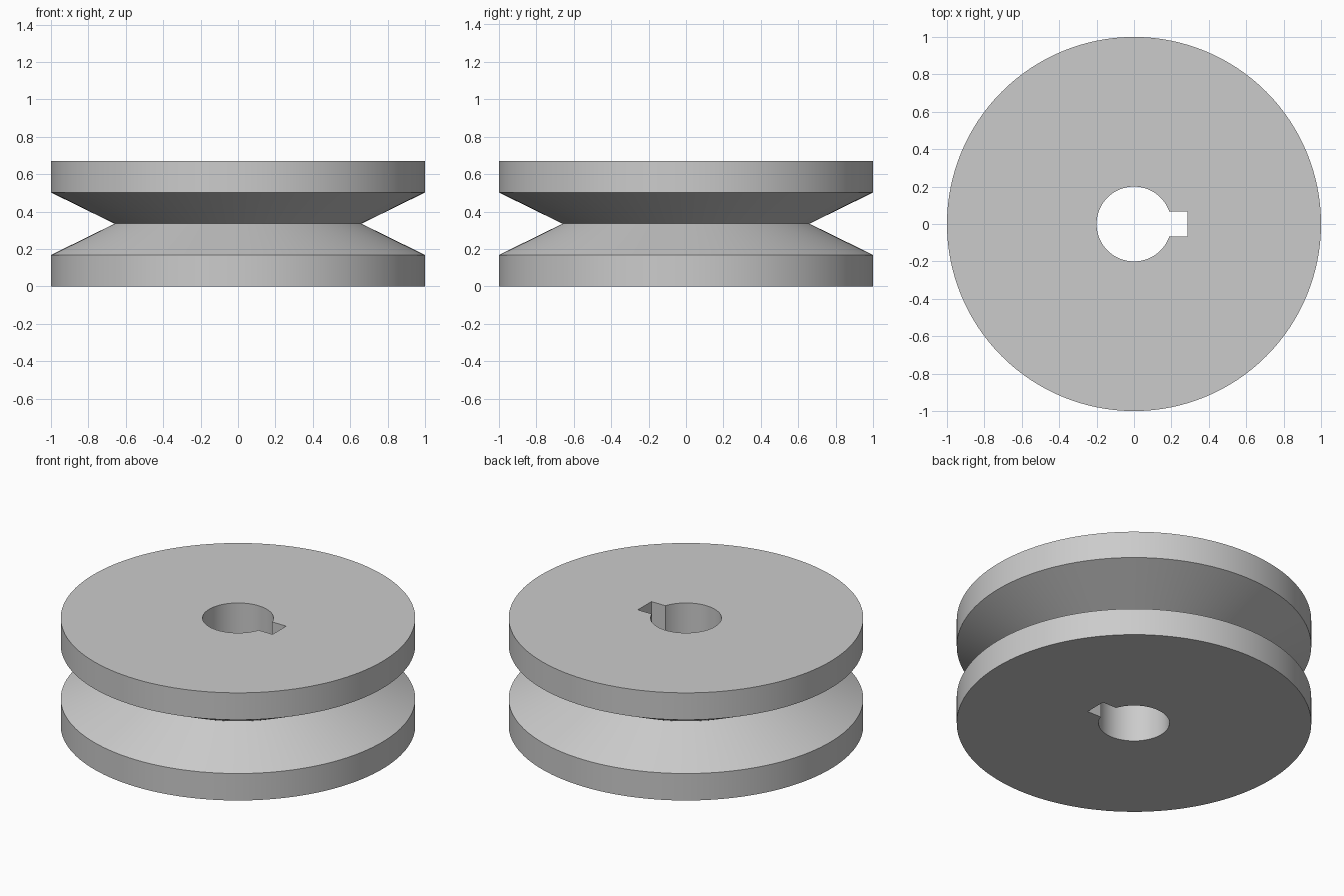
import bpy
import bmesh
import math
from mathutils import Matrix, Vector

cube = bpy.data.objects.get("Cube")
if cube:
    bpy.data.objects.remove(cube, do_unlink=True)

HEIGHT = 0.67
RIM = 0.168          # thickness of each flange edge
BORE = 0.2
GROOVE = 0.66        # radius at the bottom of the V groove
SEGMENTS = 128
KEY_DEPTH, KEY_WIDTH = 0.285, 0.134


def make_object(name, bm):
    bmesh.ops.recalc_face_normals(bm, faces=bm.faces)
    mesh = bpy.data.meshes.new(name)
    bm.to_mesh(mesh)
    bm.free()
    obj = bpy.data.objects.new(name, mesh)
    bpy.context.collection.objects.link(obj)
    return obj


def lathe(name, profile):
    """Revolve a closed (radius, height) profile around z."""
    bm = bmesh.new()
    verts = [bm.verts.new((r, 0, z)) for r, z in profile]
    edges = [bm.edges.new((v, verts[i - 1])) for i, v in enumerate(verts)]
    bmesh.ops.spin(bm, geom=verts + edges, cent=(0, 0, 0), axis=(0, 0, 1),
                   angle=math.tau, steps=SEGMENTS)
    bmesh.ops.remove_doubles(bm, verts=bm.verts, dist=0.0001)
    return make_object(name, bm)


# Pulley wheel with V groove and shaft bore
pulley = lathe("pulley_wheel", [
    (BORE, 0), (1, 0), (1, RIM), (GROOVE, HEIGHT / 2),
    (1, HEIGHT - RIM), (1, HEIGHT), (BORE, HEIGHT)])

# Keyway cutter, running the whole height of the bore
bm = bmesh.new()
bmesh.ops.create_cube(bm, size=1)
start = BORE / 2
bmesh.ops.transform(bm, verts=bm.verts, matrix=(
    Matrix.Translation(((start + KEY_DEPTH) / 2, 0, HEIGHT / 2))
    @ Matrix.Diagonal(Vector((KEY_DEPTH - start, KEY_WIDTH, HEIGHT * 2, 1)))))
cutter = make_object("keyway_cutter", bm)
cutter.hide_render = True

# Cut the keyway and drop the cutter
cut = pulley.modifiers.new("keyway", 'BOOLEAN')
cut.operation = 'DIFFERENCE'
cut.solver = 'EXACT'
cut.object = cutter
bpy.ops.object.select_all(action='DESELECT')
pulley.select_set(True)
bpy.context.view_layer.objects.active = pulley
bpy.ops.object.modifier_apply(modifier=cut.name)
bpy.data.objects.remove(cutter, do_unlink=True)

# Plain grey metal
grey = bpy.data.materials.new("light_grey")
grey.use_nodes = True
colour = (0.6, 0.6, 0.6, 1)
grey.diffuse_color = colour
grey.node_tree.nodes["Principled BSDF"].inputs["Base Color"].default_value = colour
pulley.data.materials.clear()
pulley.data.materials.append(grey)

bpy.ops.object.shade_smooth_by_angle(angle=math.radians(25))
